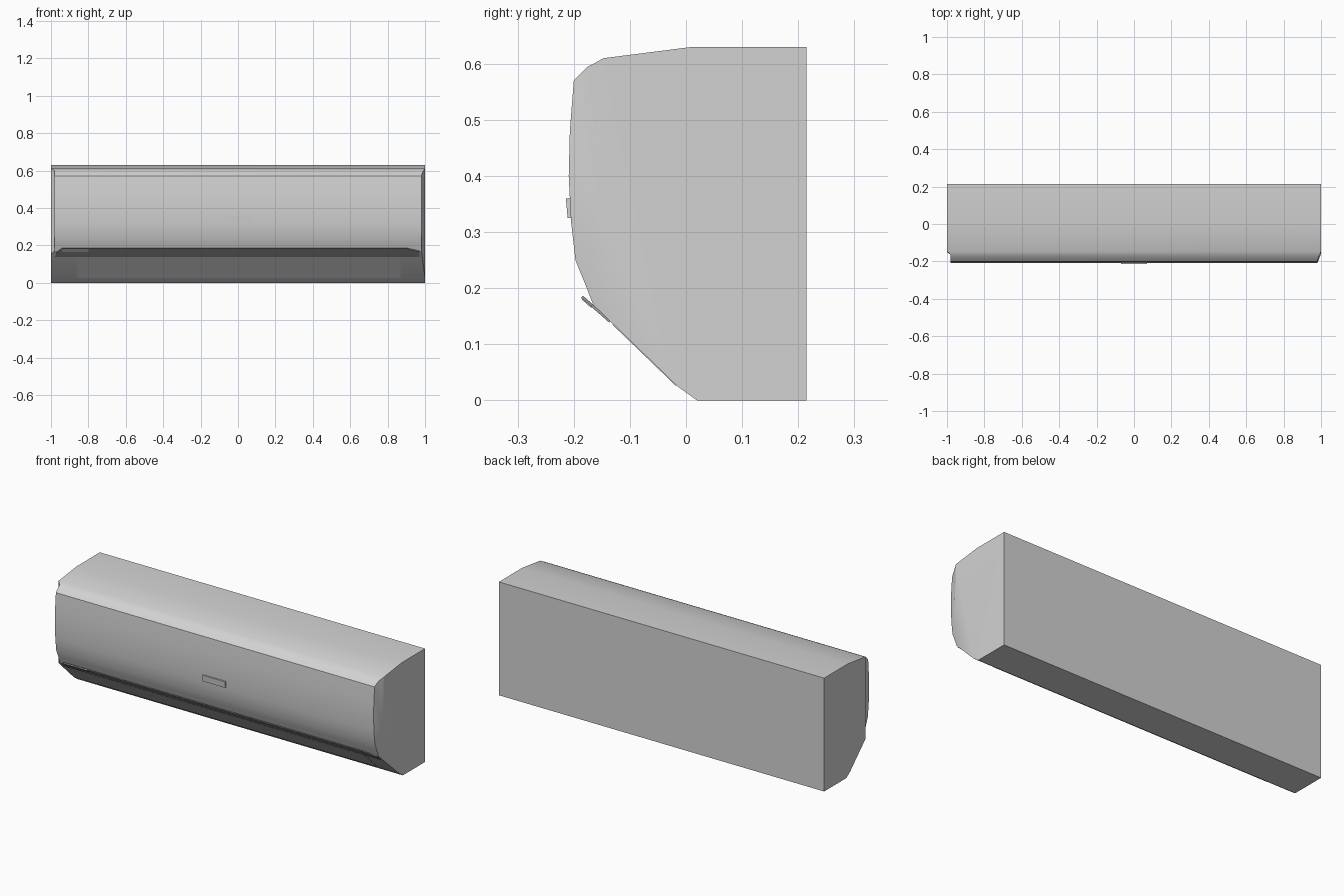
import bpy
import bmesh
import math
from mathutils import Vector

cube = bpy.data.objects.get("Cube")
if cube:
    bpy.data.objects.remove(cube, do_unlink=True)


def make_material(name, value):
    mat = bpy.data.materials.new(name)
    mat.use_nodes = True
    color = (value, value, value, 1)
    mat.diffuse_color = color
    mat.node_tree.nodes["Principled BSDF"].inputs["Base Color"].default_value = color
    return mat


shell_grey = make_material("shell light grey", 0.65)
strip_grey = make_material("outlet dark grey", 0.32)


def finish(bm, name, mat):
    bmesh.ops.recalc_face_normals(bm, faces=bm.faces)
    mesh = bpy.data.meshes.new(name)
    bm.to_mesh(mesh)
    bm.free()
    mesh.materials.append(mat)
    obj = bpy.data.objects.new(name, mesh)
    bpy.context.collection.objects.link(obj)
    return obj


def slope_plate(name, outline, top, bottom, thickness, mat):
    """Thin plate: outline is (x, fraction down the slope), top and bottom are (y, z)."""
    top, bottom = Vector((0, *top)), Vector((0, *bottom))
    down = bottom - top
    inward = Vector((0, -down.z, down.y)).normalized() * thickness
    bm = bmesh.new()
    outer = [bm.verts.new(top + down * s + Vector((x, 0, 0))) for x, s in outline]
    inner = [bm.verts.new(v.co + inward) for v in outer]
    bm.faces.new(outer)
    bm.faces.new(inner[::-1])
    for i in range(len(outer)):
        j = (i + 1) % len(outer)
        bm.faces.new((outer[i], outer[j], inner[j], inner[i]))
    return finish(bm, name, mat)


def rectangle(left, right):
    return [(left, 0), (right, 0), (right, 1), (left, 1)]


# Shell: side profile (y, z) from the lower back, round the front, to the upper back
profile = [(.215, 0), (.02, 0), (-.015, .025), (-.15, .1555), (-.165, .17),
           (-.18, .208), (-.197, .25), (-.205, .32), (-.209, .4), (-.207, .48),
           (-.2, .57), (-.175, .595), (-.165, .6), (-.147, .61), (.01, .63), (.215, .63)]
FRONT = range(4, 13)
right_taper = {3: .983, 11: .987, 12: .992}

bm = bmesh.new()
low, high = [], []
for i, (y, z) in enumerate(profile):
    end = .98 if i in FRONT else 1
    low.append(bm.verts.new((-end, y, z)))
    high.append(bm.verts.new((right_taper.get(i, end), y, z)))
for i in range(len(profile)):
    j = (i + 1) % len(profile)
    bm.faces.new((low[i], low[j], high[j], high[i]))

# Stepped end on the -x side
bm.faces.new([low[i] for i in (0, 1, 2, 3, 13, 14, 15)])
bm.faces.new([low[i] for i in (3, 4, 12, 13)])
bm.faces.new([low[i] for i in FRONT])

# Tapered end on the +x side, fanned from one knee point
knee = bm.verts.new((1, -.16, .34))
bm.faces.new([high[0], high[1], high[2], knee, high[13], high[14], high[15]])
for i in range(2, 13):
    bm.faces.new((knee, high[i], high[i + 1]))

shell = finish(bm, "shell", shell_grey)
bpy.ops.object.select_all(action='DESELECT')
shell.select_set(True)
bpy.context.view_layer.objects.active = shell
bpy.ops.object.shade_smooth_by_angle(angle=math.radians(24))

# Dark strip along the lower lip, with its small label plate
slope_plate("outlet_strip",
            [(-.94, 0), (.9, 0), (.97, .35), (.97, 1), (-.975, 1), (-.97, .5)],
            (-.187, .183), (-.137, .139), .005, strip_grey)
slope_plate("strip_label", rectangle(-.94, -.8),
            (-.186, .18), (-.169, .165), .003, shell_grey)

# Air flap on the sloping underside
slope_plate("air_flap", rectangle(-.86, .87),
            (-.131, .135), (-.018, .026), .002, shell_grey)

# Blank plate on the front panel
slope_plate("front_plate", rectangle(-.07, .07),
            (-.214, .36), (-.211, .325), .007, shell_grey)
